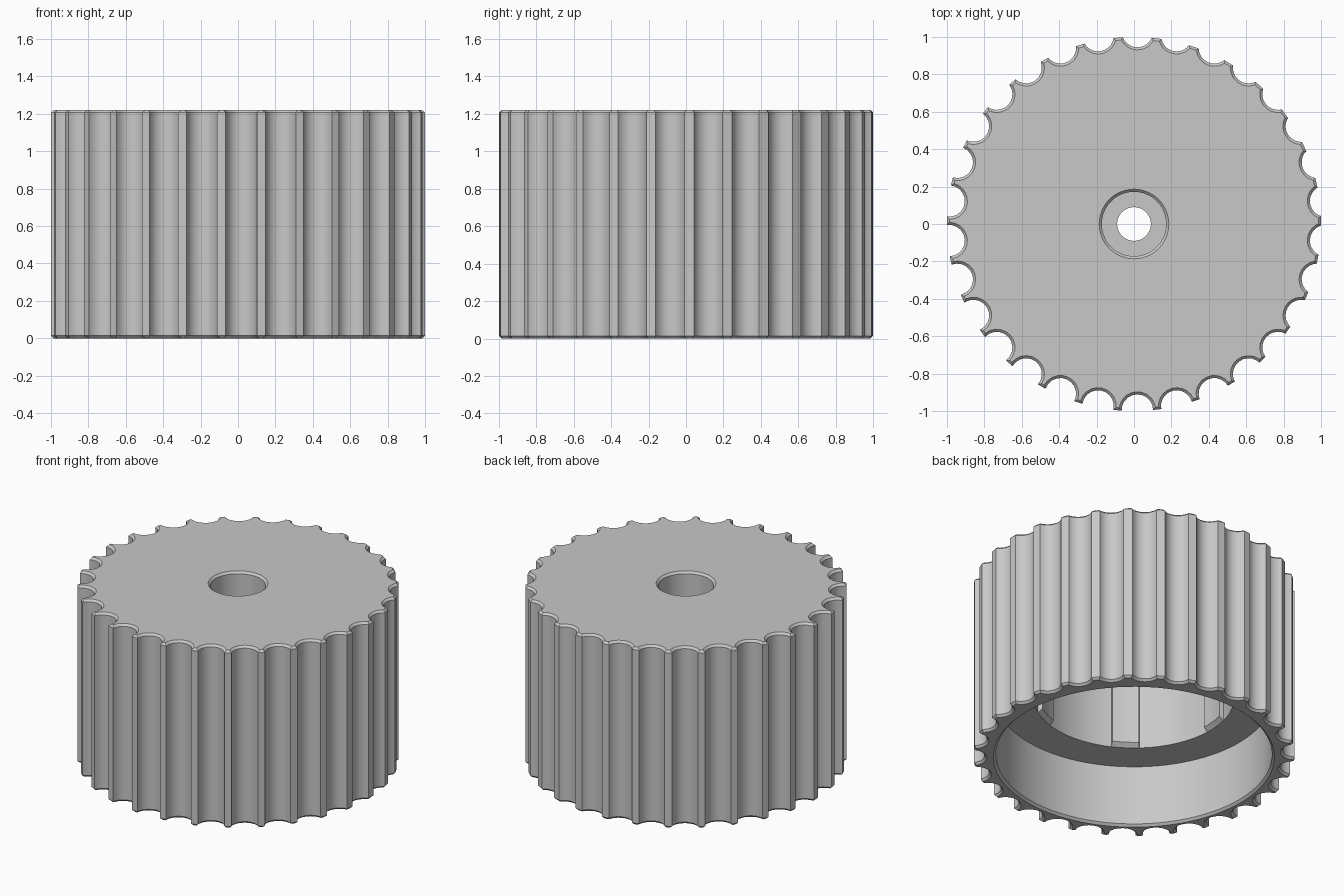
import bpy, bmesh, math
from mathutils import Vector

if "Cube" in bpy.data.objects:
    bpy.data.objects.remove(bpy.data.objects["Cube"])

H, C = 1.22, 0.014             # height, edge chamfer
FLUTES, SHIFT = 30, Vector((0.018, 0.017))   # flute ring sits slightly off centre
RING, FLUTE_R = 1.012, 0.084

bm = bmesh.new()


def fluted(z, inset):
    """Outer outline: round body with scalloped flutes, inset by a given amount."""
    R, r, n = 1 - inset, FLUTE_R + inset, 10
    pts, spans = [], []
    for i in range(FLUTES):
        a = (i + 0.5) * 2 * math.pi / FLUTES
        c = SHIFT + RING * Vector((math.cos(a), math.sin(a)))
        d, ca = c.length, math.atan2(c.y, c.x)
        half = math.acos((d * d + R * R - r * r) / (2 * d * R))
        sweep = math.acos((d * d + r * r - R * R) / (2 * d * r))
        for k in range(n + 1):
            t = ca + math.pi + sweep * (1 - 2 * k / n)
            pts.append((c.x + r * math.cos(t), c.y + r * math.sin(t)))
    return [bm.verts.new((x, y, z)) for x, y in pts]


def ring_angles():
    """Angles around the bore, doubled at the rib sides; flag marks rib points."""
    out = []
    rib = math.radians(8)
    for k in range(6):
        mid = math.radians(-5 + 60 * k)
        out.append((mid - rib, False))
        out += [(mid + rib * (j / 2 - 1), True) for j in range(5)]
        gap = math.radians(60) - 2 * rib
        out += [(mid + rib + gap * j / 11, False) for j in range(11)]
    return out


ANGLES = ring_angles()


def circle(r, z, rib=0.0):
    return [bm.verts.new(((r - rib * f) * math.cos(a), (r - rib * f) * math.sin(a), z))
            for a, f in ANGLES]


def skin(loops):
    for a, b in zip(loops, loops[1:]):
        n = len(a)
        for i in range(n):
            j = (i + 1) % n
            bm.faces.new((a[i], a[j], b[j], b[i]))


# fluted outer wall with chamfered edges
outer = [fluted(0, C), fluted(C, 0), fluted(H - C, 0), fluted(H, C)]
skin(outer)

# underside recess, ribbed bore, through hole and top counterbore
inner = [circle(0.875, 0), circle(0.86, 0.015), circle(0.86, 0.425),
         circle(0.625, 0.425), circle(0.625, 0.45, 0.028), circle(0.625, 0.90, 0.028),
         circle(0.09, 0.90), circle(0.09, 1.01), circle(0.172, 1.01),
         circle(0.172, H - C), circle(0.186, H)]
skin(inner)
bmesh.ops.remove_doubles(bm, verts=bm.verts[:], dist=1e-5)
bmesh.ops.dissolve_degenerate(bm, edges=bm.edges[:], dist=1e-5)

# flat top and bottom rims
for z in (0, H):
    edges = [e for e in bm.edges if e.is_boundary and all(abs(v.co.z - z) < 1e-5 for v in e.verts)]
    bmesh.ops.triangle_fill(bm, edges=edges, use_beauty=True, normal=(0, 0, 1 if z else -1))
bmesh.ops.recalc_face_normals(bm, faces=bm.faces[:])

mesh = bpy.data.meshes.new("fluted_knob")
bm.to_mesh(mesh)
bm.free()
knob = bpy.data.objects.new("fluted_knob", mesh)
bpy.context.collection.objects.link(knob)

grey = bpy.data.materials.new("light grey")
grey.diffuse_color = (0.58, 0.58, 0.58, 1)
grey.use_nodes = True
grey.node_tree.nodes["Principled BSDF"].inputs["Base Color"].default_value = grey.diffuse_color
mesh.materials.append(grey)

bpy.context.view_layer.objects.active = knob
knob.select_set(True)
bpy.ops.object.shade_smooth_by_angle(angle=math.radians(28))
